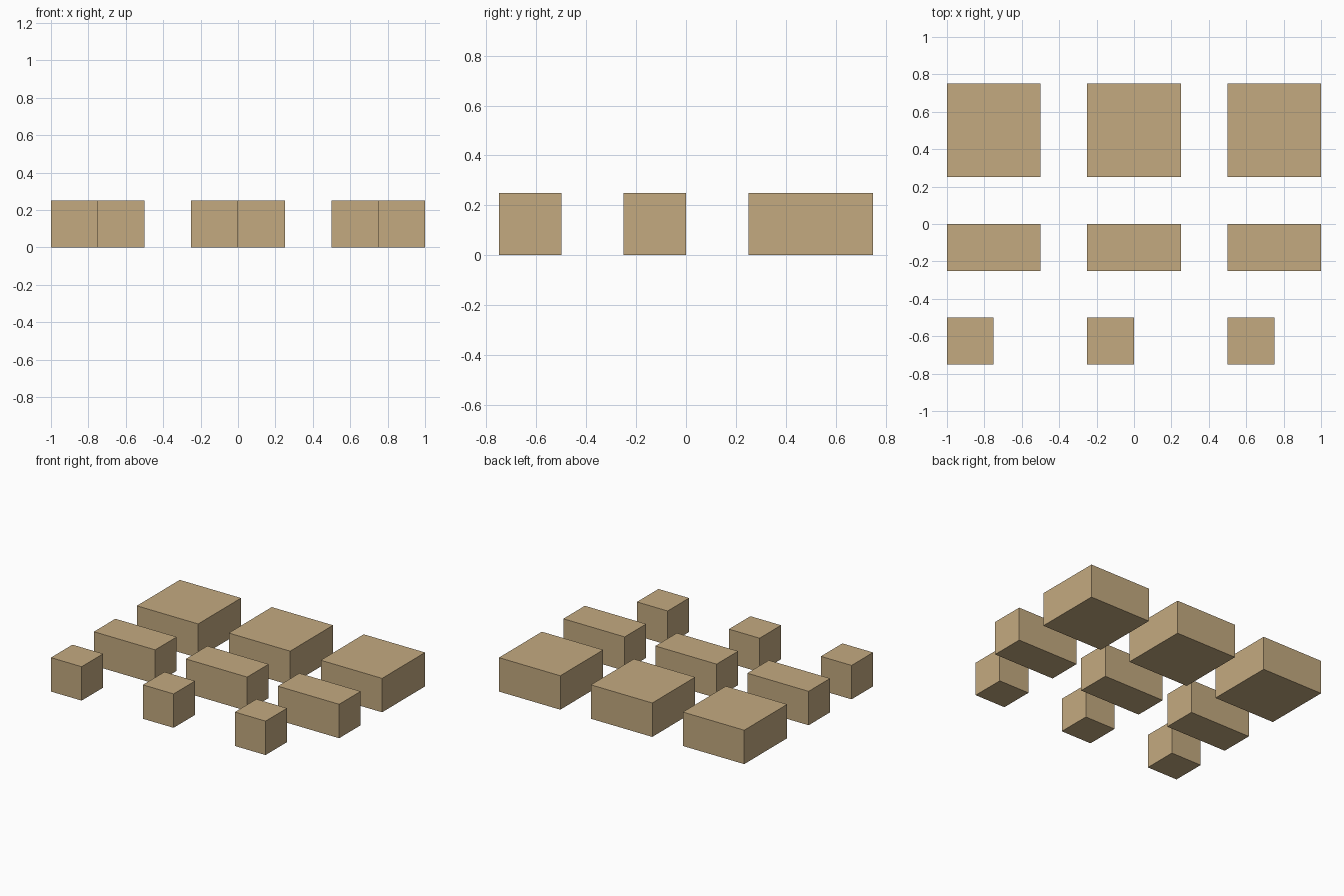
import bpy
import bmesh
from mathutils import Matrix, Vector

if "Cube" in bpy.data.objects:
    bpy.data.objects.remove(bpy.data.objects["Cube"])

tan = bpy.data.materials.new("tan")
tan.diffuse_color = (0.552, 0.402, 0.216, 1.0)
tan.use_nodes = True
tan.node_tree.nodes["Principled BSDF"].inputs["Base Color"].default_value = tan.diffuse_color


def block(name, x, y, width, depth, height=0.25):
    """Box with its left front bottom corner at (x, y, 0)."""
    bm = bmesh.new()
    centre = Vector((x + width / 2, y + depth / 2, height / 2))
    bmesh.ops.create_cube(bm, size=1.0, matrix=Matrix.Translation(centre)
                          @ Matrix.Diagonal((width, depth, height, 1.0)))
    mesh = bpy.data.meshes.new(name)
    bm.to_mesh(mesh)
    bm.free()
    mesh.materials.append(tan)
    bpy.context.collection.objects.link(bpy.data.objects.new(name, mesh))


# Rows of blocks: name, front edge y, width, depth
rows = [("small_block", -0.75, 0.25, 0.25),
        ("long_block", -0.25, 0.5, 0.25),
        ("large_block", 0.25, 0.5, 0.5)]

# Three columns share the same left edges
for name, y, width, depth in rows:
    for column, x in zip(("left", "middle", "right"), (-1.0, -0.25, 0.5)):
        block(f"{name}_{column}", x, y, width, depth)
